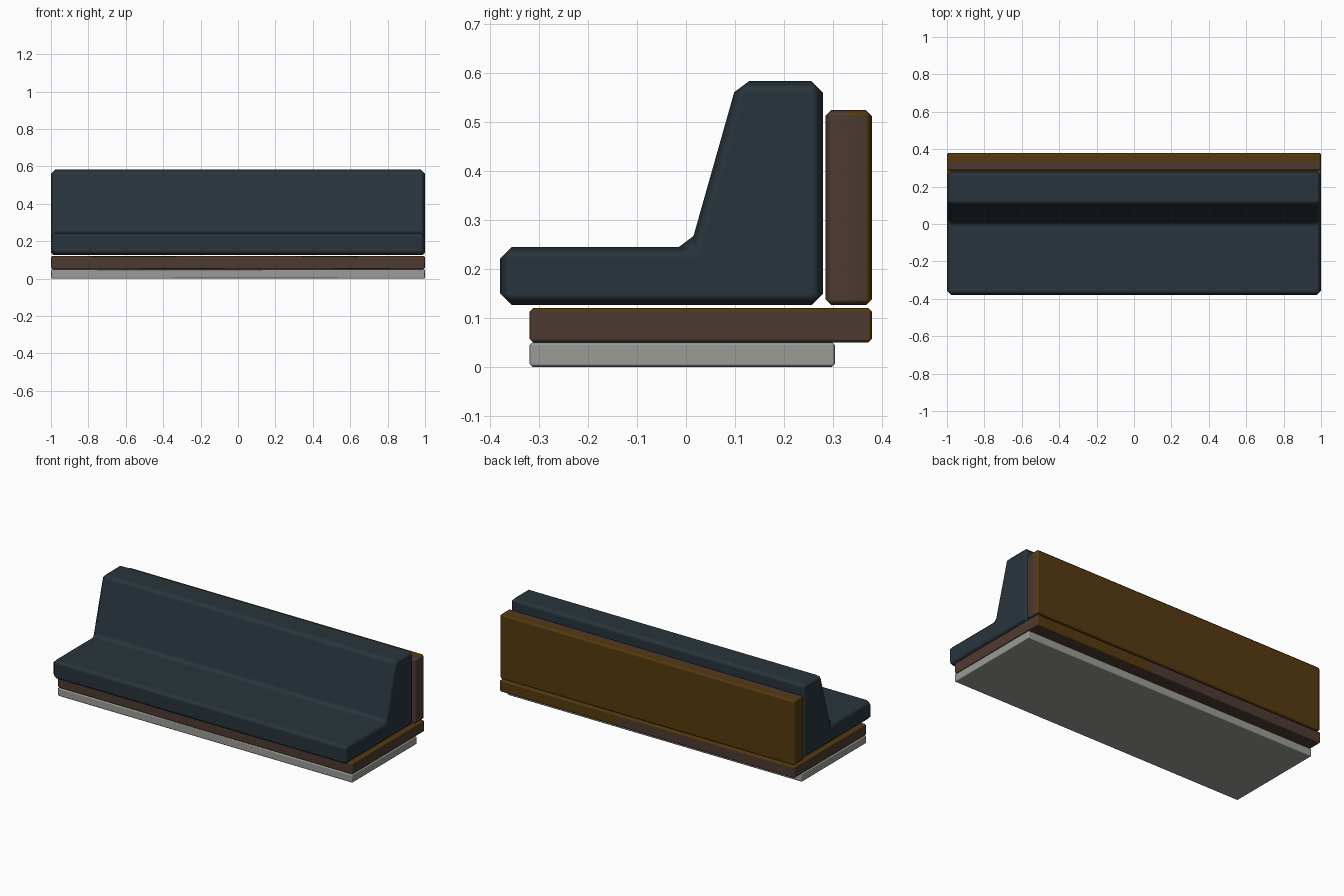
import bpy, bmesh

if "Cube" in bpy.data.objects:
    bpy.data.objects.remove(bpy.data.objects["Cube"])


def material(name, rgb):
    m = bpy.data.materials.new(name)
    m.diffuse_color = (*rgb, 1)
    m.use_nodes = True
    m.node_tree.nodes["Principled BSDF"].inputs["Base Color"].default_value = m.diffuse_color
    return m


UPHOLSTERY = material("dark blue upholstery", (0.021, 0.034, 0.044))
BROWN = material("dark brown wood", (0.076, 0.042, 0.032))
OCHRE = material("ochre brown wood", (0.094, 0.042, 0.005))
GREY = material("grey plinth", (0.33, 0.33, 0.31))


def slab(name, profile, bevel, mats, cuts=(), rule=None):
    """Extrude a (y, z) profile along x from -1 to 1, chamfer it and colour its faces."""
    bm = bmesh.new()
    face = bm.faces.new([bm.verts.new((-1, y, z)) for y, z in profile])
    ext = bmesh.ops.extrude_face_region(bm, geom=[face])["geom"]
    bmesh.ops.translate(bm, vec=(2, 0, 0),
                        verts=[g for g in ext if isinstance(g, bmesh.types.BMVert)])
    bmesh.ops.recalc_face_normals(bm, faces=bm.faces)
    bmesh.ops.bevel(bm, geom=bm.edges[:], offset=bevel, segments=1,
                    affect='EDGES', profile=0.5)
    for co, no in cuts:
        bmesh.ops.bisect_plane(bm, geom=bm.verts[:] + bm.edges[:] + bm.faces[:],
                               plane_co=co, plane_no=no)
    bm.normal_update()
    for f in bm.faces:
        f.smooth = True
        if rule and rule(f.normal, f.calc_center_median()):
            f.material_index = 1
    me = bpy.data.meshes.new(name)
    bm.to_mesh(me)
    bm.free()
    for m in mats:
        me.materials.append(m)
    ob = bpy.data.objects.new(name, me)
    bpy.context.collection.objects.link(ob)
    # keep the broad faces flat and blend only across the chamfers
    ob.modifiers.new("weighted normals", 'WEIGHTED_NORMAL').weight = 100
    return ob


def box(y0, y1, z0, z1):
    return [(y0, z0), (y1, z0), (y1, z1), (y0, z1)]


# floor plinth
slab("plinth", box(-0.32, 0.305, 0, 0.05), 0.006, [GREY])

# wooden base board, ochre on its top edge and part of the back
slab("base_board", box(-0.32, 0.38, 0.05, 0.12), 0.007, [BROWN, OCHRE],
     cuts=[((0.2, 0, 0), (1, 0, 0))],
     rule=lambda n, c: n.z > 0.3 or (n.y > 0.3 and c.x > 0.2))

# wooden back panel, ochre at the rear, left end and rear half of the top
slab("back_panel", box(0.285, 0.38, 0.126, 0.525), 0.012, [BROWN, OCHRE],
     cuts=[((0, 0.33, 0), (0, 1, 0))],
     rule=lambda n, c: n.y > 0.3 or n.x < -0.5 or (n.z > 0.3 and c.y > 0.33))

# one-piece seat and sloping backrest cushion
slab("cushion", [(-0.38, 0.126), (0.28, 0.126), (0.28, 0.584),
                 (0.105, 0.584), (0.009, 0.245), (-0.38, 0.245)],
     0.0235, [UPHOLSTERY])
